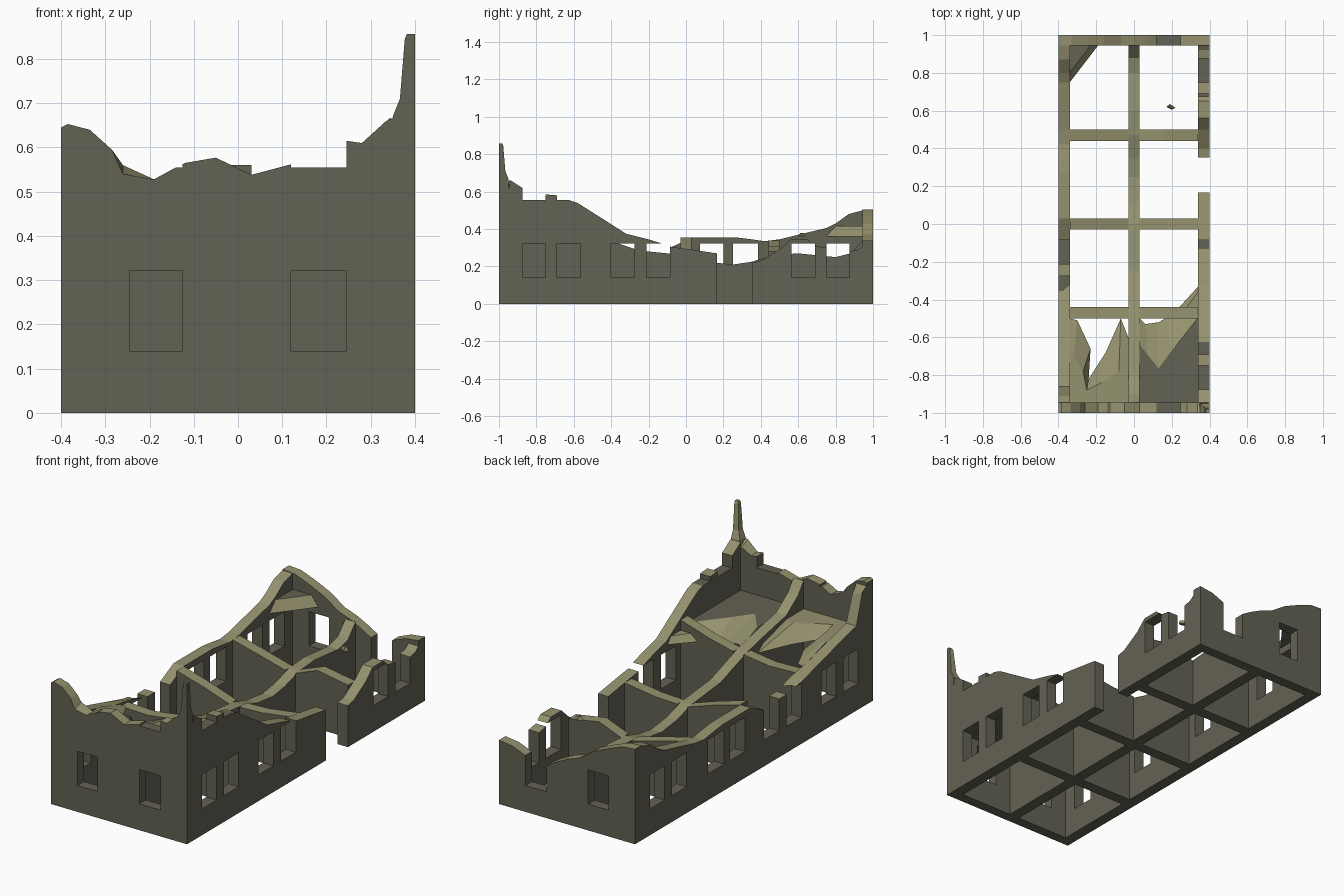
import bpy, bmesh

if "Cube" in bpy.data.objects:
    bpy.data.objects.remove(bpy.data.objects["Cube"])

def material(name, rgb):
    m = bpy.data.materials.new(name)
    m.diffuse_color = (*rgb, 1)
    m.use_nodes = True
    m.node_tree.nodes["Principled BSDF"].inputs["Base Color"].default_value = m.diffuse_color
    return m

WALL = material("wall_plaster", (0.127, 0.122, 0.087))
RUBBLE = material("broken_masonry", (0.30, 0.287, 0.156))

def finish(name, bm):
    bmesh.ops.recalc_face_normals(bm, faces=bm.faces)
    me = bpy.data.meshes.new(name)
    bm.to_mesh(me)
    bm.free()
    me.materials.append(WALL)
    me.materials.append(RUBBLE)
    ob = bpy.data.objects.new(name, me)
    bpy.context.collection.objects.link(ob)
    return ob

def cut_openings(ob, boxes):
    bm = bmesh.new()
    for lo, hi in boxes:
        ret = bmesh.ops.create_cube(bm, size=1)
        for v in ret["verts"]:
            v.co = [(a + b) / 2 + c * (b - a) for a, b, c in zip(lo, hi, v.co)]
    cutter = finish("cutter", bm)
    cutter.hide_render = True
    mod = ob.modifiers.new("openings", 'BOOLEAN')
    mod.operation, mod.solver, mod.object = 'DIFFERENCE', 'EXACT', cutter
    bpy.context.view_layer.objects.active = ob
    bpy.ops.object.modifier_apply(modifier=mod.name)
    bpy.data.objects.remove(cutter)

def wall(name, axis, lo, hi, profile, windows=(), door=None):
    """Wall along an axis with a ragged top; profile = (t, z) or (t, z_at_lo, z_at_hi)."""
    place = (lambda t, s, z: (t, s, z)) if axis == 'x' else (lambda t, s, z: (s, t, z))
    bm = bmesh.new()
    top = [[], []]
    for p in profile:
        for k, s in enumerate((lo, hi)):
            top[k].append(bm.verts.new(place(p[0], s, p[1] if k == 0 else p[-1])))
    ends = [[bm.verts.new(place(profile[i][0], s, 0)) for i in (0, -1)] for s in (lo, hi)]
    for k in (0, 1):
        bm.faces.new([ends[k][0]] + top[k] + [ends[k][1]])
    for i in range(len(profile) - 1):
        f = bm.faces.new((top[0][i], top[0][i + 1], top[1][i + 1], top[1][i]))
        f.material_index = 1
    bm.faces.new((ends[0][0], ends[0][1], ends[1][1], ends[1][0]))
    for j, e in ((0, 0), (-1, 1)):
        bm.faces.new((ends[0][e], top[0][j], top[1][j], ends[1][e]))
    ob = finish(name, bm)
    boxes = [(place(a, lo - .05, z), place(b, hi + .05, z + .182))
             for a, b in windows for z in (.14, .555)]
    if door:
        boxes.append((place(door[0], lo - .05, -.1), place(door[1], hi + .05, .6)))
    if boxes:
        cut_openings(ob, boxes)
    return ob

def slab(name, bottom, top, z0, z1, top_mat=0):
    """Broken floor piece whose upper outline differs from its lower one."""
    bm = bmesh.new()
    b = [bm.verts.new((x, y, z0)) for x, y in bottom]
    t = [bm.verts.new((x, y, z1)) for x, y in top]
    bm.faces.new(b)
    bm.faces.new(t).material_index = top_mat
    for i in range(len(b)):
        j = (i + 1) % len(b)
        bm.faces.new((b[i], b[j], t[j], t[i])).material_index = 1
    return finish(name, bm)

# Window positions
end_windows = [(-.245, -.125), (.12, .245)]
side_windows = [(-.875, -.75), (-.69, -.565), (-.40, -.275), (-.212, -.085),
                (.075, .20), (.25, .385), (.565, .69), (.75, .875)]

# Outer walls
wall("front_wall", 'x', -1, -.945,
     [(-.4, .645), (-.385, .653), (-.335, .64), (-.285, .595), (-.26, .54, .56), (-.19, .528),
      (-.14, .555), (-.12, .565), (-.05, .577), (.03, .538), (.12, .562), (.245, .615),
      (.28, .61), (.335, .66, .64), (.36, .67, .63), (.4, .67, .62)], end_windows)
wall("back_wall", 'x', .945, 1,
     [(-.4, .505), (-.33, .50), (-.25, .47), (-.16, .43), (-.07, .37), (0, .345), (.07, .31),
      (.12, .28), (.245, .30), (.32, .33), (.4, .34)], end_windows)
wall("left_wall", 'y', -.4, -.34,
     [(-.945, .63), (-.91, .61, .58), (-.86, .45), (-.7, .41), (-.55, .37), (-.4, .33, .345),
      (-.275, .31), (-.2, .31), (-.085, .30), (.03, .355), (.27, .355), (.35, .345),
      (.42, .335), (.5, .345), (.6, .37), (.75, .405), (.8, .43), (.87, .48), (.945, .50)],
     side_windows)
wall("right_wall", 'y', .34, .4,
     [(-.945, .665), (-.875, .62), (-.75, .585), (-.69, .58), (-.64, .56), (-.58, .54),
      (-.32, .375), (-.2, .345), (-.12, .32), (-.08, .305), (.03, .29), (.165, .27),
      (.35, .22), (.40, .23), (.5, .29), (.56, .345), (.65, .345), (.69, .31), (.75, .30),
      (.875, .28), (.92, .29), (.945, .31)],
     side_windows[:4] + side_windows[6:], door=(.167, .352))

# Inner walls: spine and three cross walls in halves
wall("spine_wall", 'y', -.03, .03,
     [(-.945, .56), (-.9, .50), (-.8, .43), (-.6, .39), (-.47, .36), (-.25, .285), (0, .26),
      (.12, .225), (.25, .21), (.35, .225), (.47, .26), (.6, .27), (.8, .25), (.88, .27),
      (.945, .34)])
cross = {"front": (-.5, -.44, [.345, .34, .36], [.36, .39, .445]),
         "middle": (-.03, .03, [.355, .31, .26], [.26, .265, .29]),
         "rear": (.44, .50, [.34, .30, .26], [.26, .31, .28])}
for name, (lo, hi, left, right) in cross.items():
    wall(name + "_cross_wall_left", 'x', lo, hi, list(zip((-.34, -.18, -.03), left)))
    wall(name + "_cross_wall_right", 'x', lo, hi, list(zip((.03, .16, .34), right)))

# Corner spire left standing above the front right corner
bm = bmesh.new()
rings = []
for z, s in ((.6, .055), (.67, .05), (.71, .034), (.845, .023), (.857, .018)):
    rings.append([bm.verts.new(p) for p in
                  ((.4, -1, z), (.4, -1 + s, z), (.4 - s, -1 + s, z), (.4 - s, -1, z))])
for a, b in zip(rings, rings[1:]):
    for i in range(4):
        j = (i + 1) % 4
        bm.faces.new((a[i], a[j], b[j], b[i])).material_index = int(i in (1, 2))
bm.faces.new(rings[0])
bm.faces.new(rings[-1]).material_index = 1
finish("corner_spire", bm)

# Remains of the upper floor
slab("upper_floor_left",
     [(-.34, -.945), (-.03, -.945), (-.03, -.6), (-.07, -.5), (-.15, -.68), (-.24, -.82),
      (-.23, -.66), (-.3, -.51), (-.34, -.5)],
     [(-.34, -.945), (-.03, -.945), (-.03, -.8), (-.08, -.78), (-.17, -.84), (-.25, -.88),
      (-.27, -.78), (-.32, -.7), (-.34, -.68)], .355, .41, 1)
slab("upper_floor_right",
     [(.03, -.945), (.34, -.945), (.34, -.5), (.335, -.5), (.165, -.5), (.13, -.52),
      (.06, -.53), (.03, -.5)],
     [(.03, -.945), (.34, -.945), (.34, -.5), (.33, -.505), (.2, -.67), (.13, -.765),
      (.07, -.69), (.03, -.64)], .355, .41)
slab("floor_corner_right", [(.34, -.33), (.24, -.44), (.34, -.44)],
     [(.34, -.36), (.28, -.44), (.34, -.44)], .355, .39, 1)
slab("floor_corner_back", [(-.34, .75), (-.19, .945), (-.34, .945)],
     [(-.34, .80), (-.23, .945), (-.34, .945)], .36, .415)

# Loose chip of ceiling
slab("loose_fragment", [(.17, .62), (.2, .605), (.22, .615), (.19, .635)],
     [(.18, .62), (.2, .61), (.21, .615), (.19, .63)], .36, .38)
